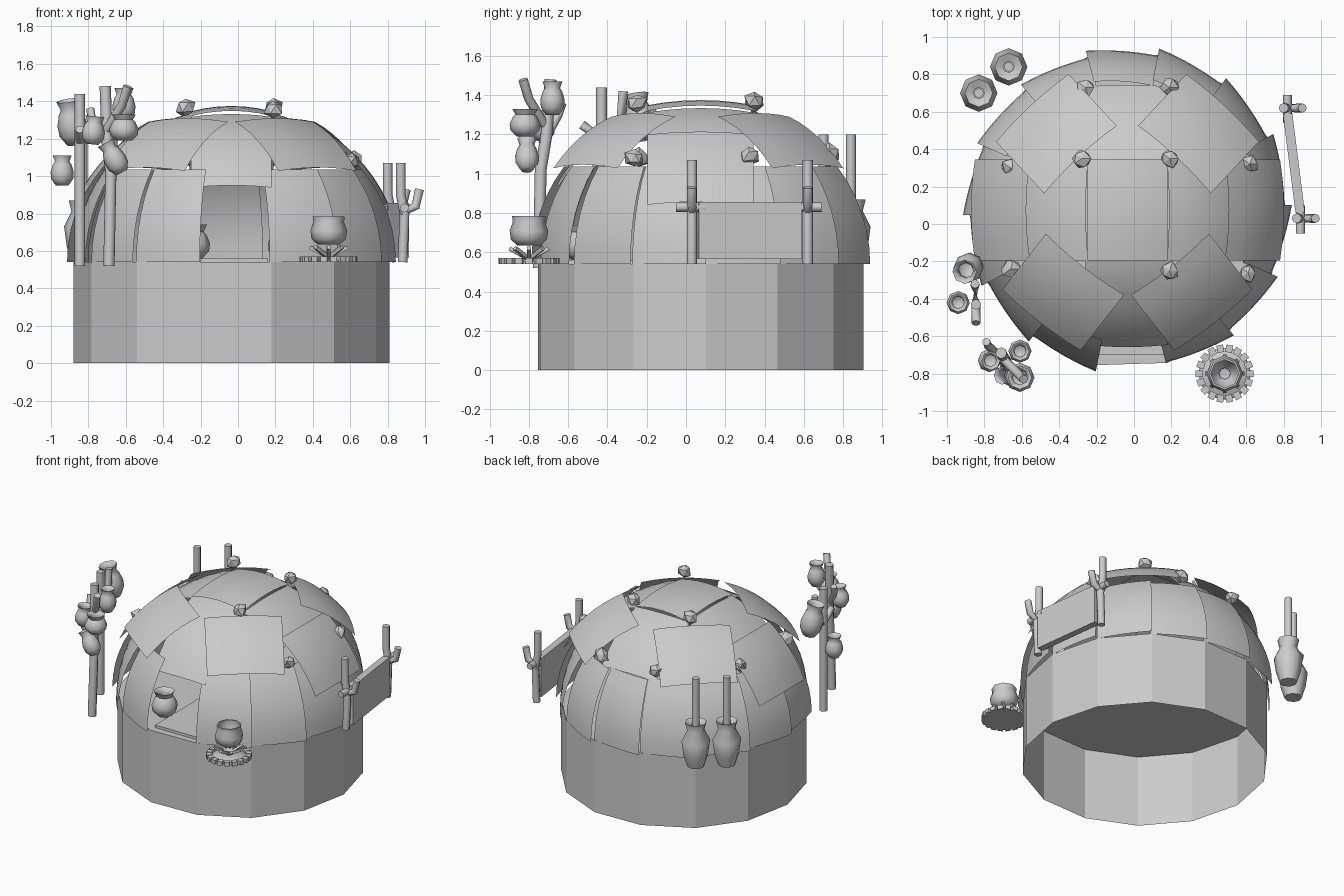
import bpy, bmesh, math, random
from mathutils import Vector, Matrix

if "Cube" in bpy.data.objects:
    bpy.data.objects.remove(bpy.data.objects["Cube"])

random.seed(4)
C = Vector((-0.035, 0.075, 0.54))   # dome centre
R = 0.845
TURN = math.radians(1.8)
Z = Vector((0, 0, 1))


def make(name, verts, faces, smooth=True):
    me = bpy.data.meshes.new(name)
    me.from_pydata([tuple(v) for v in verts], [], faces)
    ob = bpy.data.objects.new(name, me)
    bpy.context.collection.objects.link(ob)
    if smooth:
        bpy.ops.object.select_all(action='DESELECT')
        ob.select_set(True)
        bpy.context.view_layer.objects.active = ob
        bpy.ops.object.shade_smooth_by_angle(angle=math.radians(62))
    return ob


def grid(name, fn, nu=6, nv=6):
    verts = [fn(i / nu - 0.5, j / nv - 0.5) for j in range(nv + 1) for i in range(nu + 1)]
    w = nu + 1
    faces = [(j * w + i, j * w + i + 1, (j + 1) * w + i + 1, (j + 1) * w + i)
             for j in range(nv) for i in range(nu)]
    return make(name, verts, faces)


def lathe(name, loc, profile, n=8, tilt=(0, 0), smooth=True):
    rot = Matrix.Rotation(tilt[0], 3, 'X') @ Matrix.Rotation(tilt[1], 3, 'Y')
    verts = [Vector(loc) + rot @ Vector((r * math.cos(math.tau * k / n), r * math.sin(math.tau * k / n), z))
             for r, z in profile for k in range(n)]
    faces = [(j * n + k, j * n + (k + 1) % n, (j + 1) * n + (k + 1) % n, (j + 1) * n + k)
             for j in range(len(profile) - 1) for k in range(n)]
    faces.append(tuple(reversed(range(n))))
    return make(name, verts, faces, smooth)


def stick(name, pts, r=0.026, n=8):
    """Round pole through a list of points."""
    pts = [Vector(p) for p in pts]
    verts, faces = [], []
    for i, p in enumerate(pts):
        d = (pts[min(i + 1, len(pts) - 1)] - pts[max(i - 1, 0)]).normalized()
        a = d.orthogonal().normalized() if abs(d.z) < 0.5 else d.cross(Vector((0, 1, 0))).normalized()
        b = d.cross(a)
        verts += [p + r * (a * math.cos(math.tau * k / n) + b * math.sin(math.tau * k / n)) for k in range(n)]
    for i in range(len(pts) - 1):
        faces += [(i * n + k, i * n + (k + 1) % n, (i + 1) * n + (k + 1) % n, (i + 1) * n + k) for k in range(n)]
    faces += [tuple(reversed(range(n))), tuple(range(len(verts) - n, len(verts)))]
    return make(name, verts, faces)


def box(name, loc, size, rz=0.0):
    bm = bmesh.new()
    bmesh.ops.create_cube(bm, size=1)
    me = bpy.data.meshes.new(name)
    bm.transform(Matrix.Translation(loc) @ Matrix.Rotation(rz, 4, 'Z') @ Matrix.Diagonal((*size, 1)))
    bm.to_mesh(me)
    bm.free()
    bpy.context.collection.objects.link(bpy.data.objects.new(name, me))


# Drum: open at the bottom, floor on top
N = 14
ring = [(C.x + R * math.cos(math.tau * k / N + TURN), C.y + R * math.sin(math.tau * k / N + TURN)) for k in range(N)]
make("drum_base", [(x, y, 0) for x, y in ring] + [(x, y, 0.54) for x, y in ring],
     [(k, (k + 1) % N, N + (k + 1) % N, N + k) for k in range(N)] + [tuple(range(N, 2 * N))], False)
box("door_floor", (-0.02, -0.4, 0.55), (0.36, 0.6, 0.02))


# Lower ring of hide panels, leaving the front one out for the door
def lower_panel(az):
    rad = Vector((math.cos(az), math.sin(az), 0))
    tan = Vector((-rad.y, rad.x, 0))

    def fn(u, v):
        e = math.radians(36) * (v + 0.5)
        r = (R + 0.005 + 0.04 * u) * math.cos(e) - 0.05 * u * u
        return C + rad * r + tan * (u * 0.39 * math.cos(e)) + Z * (R * math.sin(e))
    return grid("lower_panel", fn)


for k in range(N):
    az = math.tau * (k + 0.5) / N
    if abs(az - 1.5 * math.pi) > 0.1:
        lower_panel(az + TURN)


# Upper hides: gently curved plates lying on the dome, flared at the bottom
def plate(name, az, el, w, h, r_top, r_bot, sag=0.6):
    a, e = math.radians(az), math.radians(el)
    n = Vector((math.cos(e) * math.cos(a), math.cos(e) * math.sin(a), math.sin(e)))
    t = Vector((-math.sin(a), math.cos(a), 0))
    up = n.cross(t)

    def fn(u, v):
        d = (n * R + up * (v * h)).normalized()
        s = u * w
        return C + d * (r_bot + (r_top - r_bot) * (v + 0.5)) + t * s - n * (sag * s * s / (2 * R))
    grid(name, fn)


for az in (-52, -128, 47, 133):
    plate("corner_hide", az, 48.5, 0.53, 0.45, 0.86, 0.915)
for az in (0, 180):
    plate("side_hide", az, 36, 0.54, 0.46, 0.865, 0.895)
    plate("roof_hide", az, 61, 0.54, 0.40, 0.825, 0.84)
plate("door_hide", -90, 43.5, 0.43, 0.43, 0.83, 0.84)
plate("front_roof_hide", -90, 63, 0.45, 0.32, 0.825, 0.83)
plate("back_roof_hide", 90, 54, 0.45, 0.54, 0.825, 0.83)
plate("top_hide", 0, 90, 0.54, 0.45, 0.835, 0.835)

# Stones holding the hides down
for p in ((-.26, .73, 1.1), (.19, .73, 1.1), (-.66, .3, 1.09), (-.28, .35, 1.37), (.19, .35, 1.37),
          (.62, .32, 1.09), (-.66, -.24, 1.08), (.19, -.25, 1.36), (.61, -.26, 1.08)):
    bm = bmesh.new()
    bmesh.ops.create_icosphere(bm, subdivisions=1, radius=0.052)
    for v in bm.verts:
        v.co = v.co * random.uniform(0.8, 1.2) + Vector(p)
    me = bpy.data.meshes.new("weight_stone")
    bm.to_mesh(me)
    bm.free()
    bpy.context.collection.objects.link(bpy.data.objects.new("weight_stone", me))


# Pots
def pot(name, loc, r, h, tilt=(0, 0)):
    shape = ((.55, 0), (.95, .22), (1, .45), (.8, .7), (.62, .8), (.82, 1), (.68, .98), (.5, .8), (.7, .4))
    lathe(name, loc, [(a * r, b * h) for a, b in shape], 8, tilt)


pot("door_pot", (-.24, -.53, .56), .09, .18)
pot("door_pot", (.25, -.53, .56), .09, .18)
for x, y in ((-.67, .84), (-.83, .70)):
    lathe("tall_vase", (x, y, .54), ((.06, 0), (.085, .08), (.10, .19), (.06, .27), (.075, .33), (.03, .31)))
    stick("vase_pole", [(x, y, .6), (x, y, 1.2)])

# Cooking pot on a fire ring
fx, fy = .485, -.80
lathe("fire_ash", (fx, fy, .54), ((.14, 0), (.13, .012), (.01, .014)), 18)
for k in range(18):
    a = math.tau * k / 18
    box("fire_stone", (fx + .135 * math.cos(a), fy + .135 * math.sin(a), .555), (.04, .036, .03), a)
for k in range(8):
    a = math.tau * k / 8
    c, s = math.cos(a), math.sin(a)
    stick("fire_log", [(fx + .1 * c, fy + .1 * s, .62), (fx + .01 * c, fy + .01 * s, .57)], .014, 4)
lathe("cooking_pot", (fx, fy, .635), ((.06, 0), (.092, .03), (.098, .075), (.082, .12), (.086, .15),
                                      (.075, .15), (.08, .08), (.03, .02)))

# Drying frame on the right: two forked poles and a stretched sheet
for x, y in ((.89, .03), (.82, .62)):
    stick("frame_pole", [(x - .01, y, .54), (x, y, .8), (x - .02, y, .9), (x - .02, y, 1.07)])
    stick("frame_twig", [(x - .02, y, .8), (x + .06, y, .84), (x + .08, y, .93)], .024)
    stick("frame_nub", [(x, y - .08, .83), (x, y + .07, .83)], .024)
box("drying_sheet", (.855, .325, .71), (.05, .53, .29), math.atan2(.07, .55))

# Pot trees at the front left
stick("pot_pole", [(-.845, -.43, .52), (-.845, -.43, 1.0), (-.845, -.43, 1.44)], .028)
stick("pot_branch", [(-.845, -.53, 1.25), (-.845, -.42, 1.17), (-.85, -.33, 1.28), (-.85, -.32, 1.42)], .024)
stick("pot_pole", [(-.69, -.75, .52), (-.68, -.74, 1.02), (-.70, -.71, 1.2), (-.71, -.69, 1.48)], .03)
stick("pot_branch", [(-.69, -.73, 1.15), (-.78, -.65, 1.3), (-.79, -.63, 1.36)], .022)
stick("pot_branch", [(-.70, -.72, 1.25), (-.62, -.8, 1.38), (-.59, -.83, 1.48)], .024)
pot("hung_pot", (-.87, -.22, 1.17), .08, .24, (.15, -.15))
pot("hung_pot", (-.94, -.42, .95), .062, .16)
pot("hung_pot", (-.78, -.73, 1.17), .062, .15, (0, .1))
pot("hung_pot", (-.61, -.68, 1.30), .062, .17)
pot("hung_pot", (-.61, -.82, 1.19), .078, .14)
pot("hung_pot", (-.62, -.81, 1.02), .06, .18, (0, -.5))
